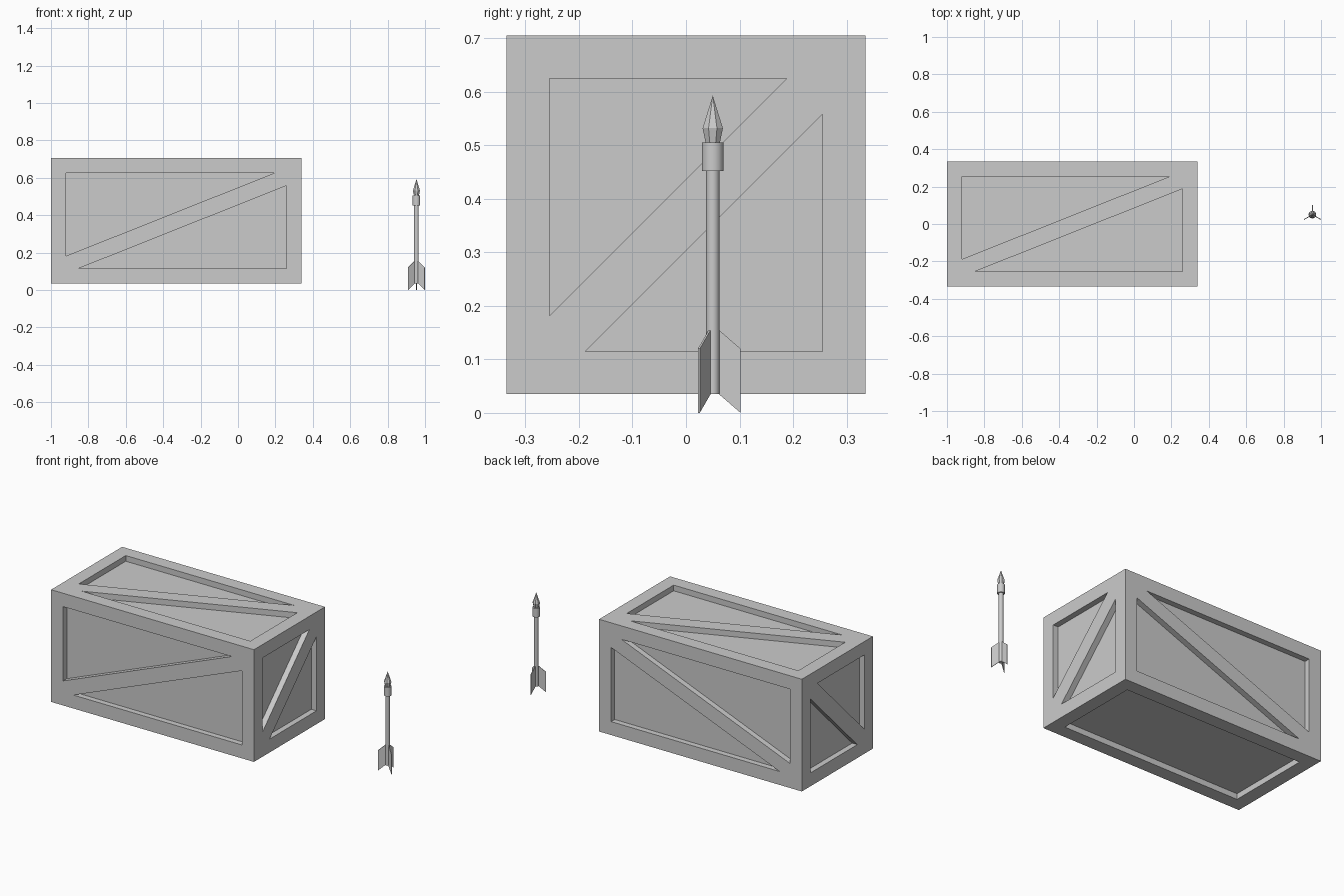
import bpy, bmesh, math
from mathutils import Matrix, Vector

if "Cube" in bpy.data.objects:
    bpy.data.objects.remove(bpy.data.objects["Cube"])

X0, X1, Y, Z0, Z1 = -1.0, 0.34, 0.335, 0.035, 0.705   # crate extents
RIM, GAP, DEPTH = 0.08, 0.067, 0.034                  # frame width, brace gap, recess depth


def new_object(name, bm):
    bmesh.ops.recalc_face_normals(bm, faces=bm.faces[:])
    mesh = bpy.data.meshes.new(name)
    bm.to_mesh(mesh)
    bm.free()
    obj = bpy.data.objects.new(name, mesh)
    bpy.context.collection.objects.link(obj)
    return obj


def add_prism(bm, pts, shift):
    face = bm.faces.new([bm.verts.new(p) for p in pts])
    ext = bmesh.ops.extrude_face_region(bm, geom=[face])["geom"]
    bmesh.ops.translate(bm, vec=Vector(shift),
                        verts=[v for v in ext if isinstance(v, bmesh.types.BMVert)])


def brace_triangles(u0, u1, v0, v1):
    """Two openings left either side of a rising diagonal brace."""
    u0, u1, v0, v1 = u0 + RIM, u1 - RIM, v0 + RIM, v1 - RIM
    gu = GAP
    gv = GAP
    return [[(u0, v1), (u1 - gu, v1), (u0, v0 + gv)],
            [(u0 + gu, v0), (u1, v0), (u1, v1 - gv)]]


# Crate body
bm = bmesh.new()
add_prism(bm, [(X0, -Y, Z0), (X1, -Y, Z0), (X1, Y, Z0), (X0, Y, Z0)], (0, 0, Z1 - Z0))
crate = new_object("crate", bm)

# Recess cutters for the braced panels
bm = bmesh.new()
D = DEPTH
for tri in brace_triangles(X0, X1, Z0, Z1):           # front and back
    for s in (-1, 1):
        add_prism(bm, [(u, s * (Y - D), v) for u, v in tri], (0, s * 2 * D, 0))
for tri in brace_triangles(-Y, Y, Z0, Z1):            # left and right ends
    for x, s in ((X0, -1), (X1, 1)):
        add_prism(bm, [(x - s * D, u, v) for u, v in tri], (s * 2 * D, 0, 0))
for tri in brace_triangles(X0, X1, -Y, Y):            # top
    add_prism(bm, [(u, v, Z1 - D) for u, v in tri], (0, 0, 2 * D))
# Plain rectangular recess underneath
a, b, c = X0 + RIM, X1 - RIM, Y - RIM
add_prism(bm, [(a, -c, Z0 + D), (b, -c, Z0 + D), (b, c, Z0 + D), (a, c, Z0 + D)], (0, 0, -2 * D))
cutter = new_object("recess_cutter", bm)
cutter.hide_render = True
cutter.hide_set(True)
mod = crate.modifiers.new("recesses", "BOOLEAN")
mod.object, mod.operation, mod.solver = cutter, "DIFFERENCE", "EXACT"

# Arrow parts
CX, CY = 0.954, 0.05


def lathe(name, profile, sides, smooth):
    """Stack of rings (radius, height) around the arrow axis."""
    bm = bmesh.new()
    for (r0, h0), (r1, h1) in zip(profile, profile[1:]):
        bmesh.ops.create_cone(bm, cap_ends=False, segments=sides, radius1=r0, radius2=r1,
                              depth=h1 - h0, matrix=Matrix.Translation((CX, CY, (h0 + h1) / 2)))
    bmesh.ops.remove_doubles(bm, verts=bm.verts[:], dist=1e-5)
    bmesh.ops.holes_fill(bm, edges=[e for e in bm.edges if e.is_boundary])
    bmesh.ops.rotate(bm, verts=bm.verts[:], cent=(CX, CY, 0),
                     matrix=Matrix.Rotation(math.pi / sides, 3, "Z"))
    obj = new_object(name, bm)
    if smooth:
        bpy.ops.object.select_all(action="DESELECT")
        obj.select_set(True)
        bpy.context.view_layer.objects.active = obj
        bpy.ops.object.shade_smooth_by_angle(angle=math.radians(35))
    return obj


lathe("arrow_shaft", [(0.0125, 0.035), (0.0125, 0.46)], 16, True)
lathe("arrow_collar", [(0.0205, 0.452), (0.0205, 0.505)], 16, True)
lathe("arrow_head", [(0.014, 0.503), (0.0205, 0.532), (0.0, 0.593)], 8, False)

# Three fletching fins
T = 0.004
fin = [(0.008, 0.038), (0.052, 0.0), (0.052, 0.12), (0.008, 0.158)]
for i in range(3):
    bm = bmesh.new()
    add_prism(bm, [(r, -T / 2, z) for r, z in fin], (0, T, 0))
    bm.transform(Matrix.Translation((CX, CY, 0)) @
                 Matrix.Rotation(math.radians(90 + 120 * i), 4, "Z"))
    new_object(f"arrow_fin_{i + 1}", bm)
